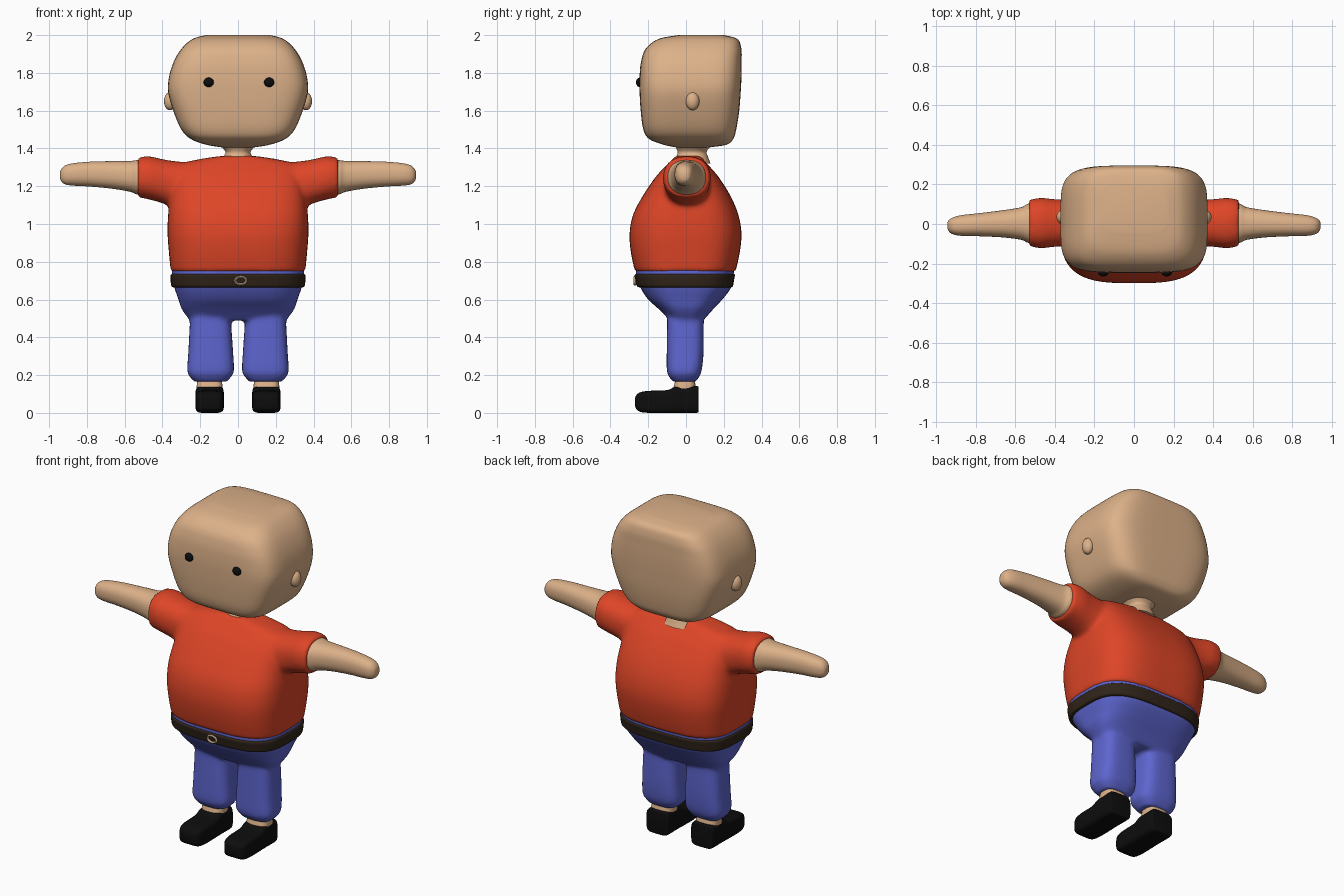
import bpy, bmesh, math
from mathutils import Vector, Matrix

cube = bpy.data.objects.get("Cube")
if cube:
    bpy.data.objects.remove(cube, do_unlink=True)


def material(name, rgb, rough=0.6):
    m = bpy.data.materials.new(name)
    m.use_nodes = True
    m.diffuse_color = (*rgb, 1)
    node = m.node_tree.nodes["Principled BSDF"]
    node.inputs["Base Color"].default_value = (*rgb, 1)
    node.inputs["Roughness"].default_value = rough
    return m


SKIN = material("skin", (0.72, 0.44, 0.25))
RED = material("shirt red", (0.73, 0.06, 0.02))
BLUE = material("trouser blue", (0.11, 0.13, 0.62))
BROWN = material("belt brown", (0.03, 0.018, 0.01))
BLACK = material("black", (0.004, 0.004, 0.004))
BRASS = material("buckle", (0.5, 0.36, 0.23))


def smooth_sections(rows, steps=6):
    """Catmull-Rom interpolation through the given section rows."""
    rows = [Vector(r) for r in rows]
    pts = [rows[0]] + rows + [rows[-1]]
    out = []
    for p0, p1, p2, p3 in zip(pts, pts[1:], pts[2:], pts[3:]):
        for k in range(steps):
            t = k / steps
            out.append(0.5 * (2 * p1 + (p2 - p0) * t
                              + (2 * p0 - 5 * p1 + 4 * p2 - p3) * t ** 2
                              + (3 * p1 - p0 - 3 * p2 + p3) * t ** 3))
    return out + [rows[-1]]


def loft(bm, rows, axis="z", n=2.0, side=1, segs=56):
    """Rows are (position, u low, u high, v low, v high) of superellipses."""
    rings = []
    for t, u0, u1, v0, v1 in smooth_sections(rows):
        ring = []
        for i in range(segs):
            a = math.tau * (i + 0.5) / segs
            c, s = math.cos(a), math.sin(a)
            u = (u0 + u1) / 2 + (u1 - u0) / 2 * math.copysign(abs(c) ** (2 / n), c)
            v = (v0 + v1) / 2 + (v1 - v0) / 2 * math.copysign(abs(s) ** (2 / n), s)
            x, y, z = {"x": (t, u, v), "y": (u, t, v), "z": (u, v, t)}[axis]
            ring.append(bm.verts.new((side * x, y, z)))
        rings.append(ring)
    for a, b in zip(rings, rings[1:]):
        for i in range(segs):
            j = (i + 1) % segs
            bm.faces.new((a[i], a[j], b[j], b[i]))
    bm.faces.new(rings[0])
    bm.faces.new(rings[-1])


def finish(bm, name, mat, blend=0):
    bmesh.ops.recalc_face_normals(bm, faces=bm.faces)
    me = bpy.data.meshes.new(name)
    bm.to_mesh(me)
    bm.free()
    me.materials.append(mat)
    ob = bpy.data.objects.new(name, me)
    bpy.context.collection.objects.link(ob)
    if blend:  # fuse overlapping volumes into one soft skin
        mod = ob.modifiers.new("fuse", "REMESH")
        mod.mode = "VOXEL"
        mod.voxel_size = 0.012
        mod.use_smooth_shade = True
        mod = ob.modifiers.new("soften", "SMOOTH")
        mod.factor = 0.5
        mod.iterations = blend
    else:
        bpy.ops.object.select_all(action="DESELECT")
        ob.select_set(True)
        bpy.context.view_layer.objects.active = ob
        bpy.ops.object.shade_smooth_by_angle(angle=math.radians(50))
    return ob


def sym(z, half, y0, y1):
    return (z, -half, half, y0, y1)


def ball(name, mat, center, radii):
    bm = bmesh.new()
    bmesh.ops.create_uvsphere(bm, u_segments=24, v_segments=14, radius=1,
                              matrix=Matrix.Translation(center) @ Matrix.Diagonal((*radii, 1)))
    return finish(bm, name, mat)


# Head
bm = bmesh.new()
loft(bm, [sym(1.405, .08, -.05, .12), sym(1.42, .17, -.12, .215), sym(1.45, .25, -.195, .25),
          sym(1.5, .3, -.226, .266), sym(1.6, .343, -.24, .282), sym(1.7, .37, -.246, .29),
          sym(1.78, .365, -.246, .294), sym(1.86, .34, -.238, .295), sym(1.93, .298, -.212, .293),
          sym(1.98, .24, -.145, .272), sym(2.0, .17, -.04, .2)], n=4.5)
finish(bm, "head", SKIN)

# Neck
bm = bmesh.new()
loft(bm, [sym(1.32, .1, -.07, .13), sym(1.355, .078, -.052, .117),
          sym(1.385, .068, -.045, .11), sym(1.43, .11, -.07, .15)], n=2.3)
finish(bm, "neck", SKIN)

# Shirt: body and sleeves fused
bm = bmesh.new()
loft(bm, [sym(.745, .356, -.27, .262), sym(.85, .366, -.292, .285), sym(.95, .373, -.299, .294),
          sym(1.05, .37, -.28, .277), sym(1.15, .358, -.228, .235), sym(1.25, .345, -.16, .172),
          sym(1.31, .32, -.105, .12), sym(1.34, .22, -.075, .095), sym(1.36, .09, -.055, .08)], n=3.2)
for s in (1, -1):
    loft(bm, [(.22, -.12, .13, 1.05, 1.325), (.33, -.115, .125, 1.08, 1.332),
              (.4, -.115, .125, 1.11, 1.343), (.47, -.122, .132, 1.13, 1.358),
              (.53, -.112, .122, 1.142, 1.352)], "x", 2.3, s)
finish(bm, "shirt", RED, 8)

# Trousers: hips and legs fused
bm = bmesh.new()
loft(bm, [sym(.765, .354, -.267, .258), sym(.72, .348, -.262, .25), sym(.66, .336, -.24, .237),
          sym(.6, .315, -.2, .192), sym(.55, .298, -.145, .145), sym(.49, .255, -.085, .092)], n=3.2)
for s in (1, -1):
    loft(bm, [(.56, .04, .25, -.1, .095), (.47, .036, .255, -.1, .094), (.32, .026, .263, -.102, .093),
              (.22, .022, .268, -.101, .082), (.185, .042, .25, -.085, .065),
              (.165, .06, .23, -.07, .055)], n=3.2, side=s)
finish(bm, "trousers", BLUE, 6)

# Belt
bm = bmesh.new()
loft(bm, [sym(.664, .34, -.245, .239), sym(.671, .353, -.26, .249), sym(.7, .357, -.267, .254),
          sym(.728, .357, -.272, .259), sym(.736, .35, -.265, .254)], n=3.2)
finish(bm, "belt", BROWN)

# Buckle: an oval ring
bm = bmesh.new()
rings = []
for i in range(32):
    a = math.tau * i / 32
    rings.append([bm.verts.new((.015 + math.cos(a) * (.029 + .007 * math.cos(b)),
                                -.27 + .008 * math.sin(b),
                                .7 + math.sin(a) * (.02 + .007 * math.cos(b))))
                  for b in (math.tau * k / 8 for k in range(8))])
for i in range(32):
    a, b = rings[i], rings[(i + 1) % 32]
    for k in range(8):
        bm.faces.new((a[k], b[k], b[(k + 1) % 8], a[(k + 1) % 8]))
finish(bm, "buckle", BRASS)

# Paired parts
for s, label in ((1, "left"), (-1, "right")):
    # Arm, filling the sleeve opening and tapering to a mitten tip
    bm = bmesh.new()
    loft(bm, [(.45, -.1, .11, 1.155, 1.335), (.53, -.096, .104, 1.156, 1.338),
              (.57, -.08, .085, 1.17, 1.334), (.66, -.068, .07, 1.186, 1.333),
              (.78, -.062, .055, 1.198, 1.33), (.87, -.06, .045, 1.203, 1.322),
              (.915, -.052, .033, 1.21, 1.31), (.937, -.035, .018, 1.228, 1.288),
              (.943, -.015, .002, 1.25, 1.266)], "x", 2.3, s)
    finish(bm, label + "_arm", SKIN)

    # Ankle
    bm = bmesh.new()
    loft(bm, [(.12, .08, .22, -.07, .055), (.15, .083, .218, -.062, .05),
              (.2, .09, .21, -.05, .04)], n=3, side=s)
    finish(bm, label + "_ankle", SKIN)

    # Shoe, heel to toe
    bm = bmesh.new()
    loft(bm, [(.066, .09, .21, .008, .132), (.055, .076, .224, 0, .143), (-.03, .075, .225, 0, .144),
              (-.06, .075, .225, 0, .139), (-.1, .075, .225, 0, .121), (-.19, .075, .225, 0, .117),
              (-.24, .08, .22, .005, .11), (-.262, .093, .207, .018, .095),
              (-.269, .115, .185, .035, .08)], "y", 5, s)
    finish(bm, label + "_shoe", BLACK)

    ball(label + "_ear", SKIN, (s * .36, .035, 1.65), (.032, .036, .048))
    ball(label + "_eye", BLACK, (.005 + s * .16, -.245, 1.75), (.027, .02, .025))
